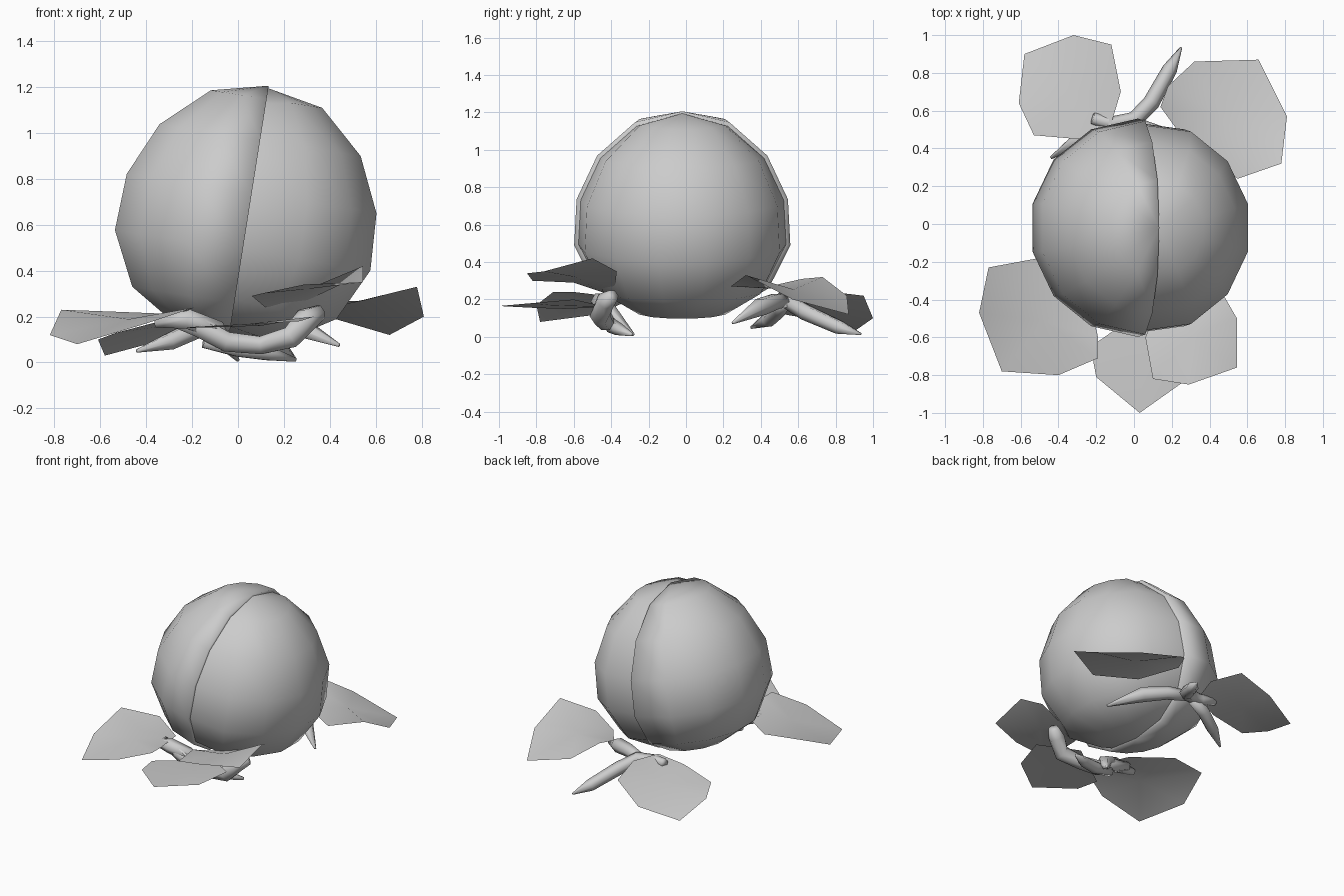
import bpy, math
from mathutils import Vector, Matrix

if "Cube" in bpy.data.objects:
    bpy.data.objects.remove(bpy.data.objects["Cube"])

grey = bpy.data.materials.new("plain grey")
grey.diffuse_color = (0.6, 0.6, 0.6, 1)
grey.use_nodes = True
grey.node_tree.nodes["Principled BSDF"].inputs["Base Color"].default_value = grey.diffuse_color


def make(name, verts, faces):
    me = bpy.data.meshes.new(name)
    me.from_pydata(verts, [], faces)
    me.materials.append(grey)
    me.polygons.foreach_set("use_smooth", [True] * len(me.polygons))
    ob = bpy.data.objects.new(name, me)
    bpy.context.collection.objects.link(ob)
    return ob


# Round fruit: two half globes, poles tilted, meeting in a stepped seam
CENTRE = Vector((0.045, -0.02, 0.645))
TILT = Matrix.Rotation(math.radians(9), 3, 'Y')
COLS = 7
# (radius, height) of each ring from the top pole to the bottom pole
PROFILE = [(0, .568), (.252, .509), (.455, .328), (.565, .092),
           (.578, -.158), (.462, -.39), (.255, -.515), (0, -.535)]
N = len(PROFILE)


def lobe(name, start, lip):
    verts, faces = [], []
    # the raised half turns inwards at its rim, the other half starts lower
    columns = [(start + math.pi * c / COLS, 1.0) for c in range(COLS + 1)]
    if lip:
        columns = [(start, 0.94)] + columns + [(start + math.pi, 0.94)]
    else:
        columns[0] = (columns[0][0], 0.96)
        columns[-1] = (columns[-1][0], 0.96)
    for a, s in columns:
        for i, (r, z) in enumerate(PROFILE):
            pole = i in (0, N - 1)
            k = s if not pole or lip else 0.98
            p = Vector((r * math.cos(a), r * math.sin(a), z))
            verts.append(CENTRE + TILT @ (p * k))
    for c in range(len(columns) - 1):
        for i in range(N - 1):
            a, b = c * N + i, (c + 1) * N + i
            faces.append((a, a + 1, b + 1, b))
    ob = make(name, verts, faces)
    # merge the coincident pole points
    w = ob.modifiers.new("merge", 'WELD')
    w.merge_threshold = 0.0005


lobe("left_lobe", math.pi / 2, True)
lobe("right_lobe", -math.pi / 2, False)


# Leaves: thin rounded blades fanned about a midpoint
def leaf(name, rim):
    mid = sum((Vector(p) for p in rim), Vector()) / len(rim)
    n = len(rim)
    make(name, [mid] + [Vector(p) for p in rim],
         [(0, (i + 1) % n + 1, i + 1) for i in range(n)])


leaf("back_left_leaf", [(-.12, .95, .22), (-.07, .7, .25), (-.13, .5, .24), (-.3, .45, .19),
                        (-.53, .47, .13), (-.61, .64, .1), (-.58, .9, .03), (-.32, 1, .1)])
leaf("front_left_leaf", [(-.77, -.23, .23), (-.5, -.18, .22), (-.25, -.35, .21), (-.19, -.6, .24),
                         (-.19, -.71, .24), (-.4, -.8, .17), (-.7, -.78, .08), (-.82, -.47, .12)])
leaf("front_leaf", [(-.2, -.81, .155), (-.23, -.65, .15), (.1, -.42, .16), (.33, -.6, .2),
                    (.27, -.83, .18), (.03, -1, .165)])
leaf("front_right_leaf", [(.06, -.6, .29), (.12, -.45, .24), (.3, -.38, .27), (.47, -.37, .35),
                          (.545, -.5, .42), (.545, -.76, .35), (.29, -.85, .34), (.1, -.82, .3)])
leaf("back_right_leaf", [(.32, .86, .22), (.66, .87, .12), (.81, .57, .2), (.78, .32, .33),
                         (.55, .24, .27), (.3, .4, .26), (.14, .62, .31), (.18, .73, .32)])


# Twigs: six-sided tapering tubes swept along a short path
def twig(name, path, radii):
    path = [Vector(p) for p in path]
    verts, faces, last = [], [], len(path) - 1
    for i, p in enumerate(path):
        d = (path[min(i + 1, last)] - path[max(i - 1, 0)]).normalized()
        u = d.cross(Vector((0, 0, 1))).normalized()
        v = u.cross(d)
        for k in range(6):
            a = math.tau * k / 6
            verts.append(p + (u * math.cos(a) + v * math.sin(a)) * radii[i])
    for i in range(last):
        for k in range(6):
            a, b = i * 6 + k, i * 6 + (k + 1) % 6
            faces.append((a, a + 6, b + 6, b))
    make(name, verts, faces + [tuple(range(6)), tuple(range(last * 6 + 5, last * 6 - 1, -1))])


twig("back_twig", [(-.22, .56, .22), (-.12, .53, .2), (0, .55, .19), (.09, .64, .13),
                   (.19, .82, .05), (.25, .935, .015)], [.03, .04, .045, .045, .04, .006])
twig("back_side_twig", [(-.02, .54, .19), (.12, .48, .19), (.26, .4, .16), (.44, .25, .075)],
     [.035, .045, .05, .008])
twig("back_left_twig", [(-.05, .53, .18), (-.17, .5, .15), (-.3, .44, .09), (-.44, .35, .05)],
     [.035, .045, .04, .008])
twig("front_twig", [(-.3, -.42, .19), (-.16, -.44, .15), (-.05, -.43, .09), (.1, -.43, .075),
                    (.23, -.46, .11), (.3, -.43, .19), (.36, -.39, .22)],
     [.03, .05, .05, .045, .055, .055, .035])
twig("front_upper_twig", [(-.36, -.43, .17), (-.22, -.46, .19), (-.1, -.42, .14), (0, -.28, .01)],
     [.02, .05, .05, .008])
twig("front_root_twig", [(-.15, -.42, .09), (0, -.4, .06), (.13, -.36, .04), (.25, -.29, .012)],
     [.03, .04, .035, .01])
